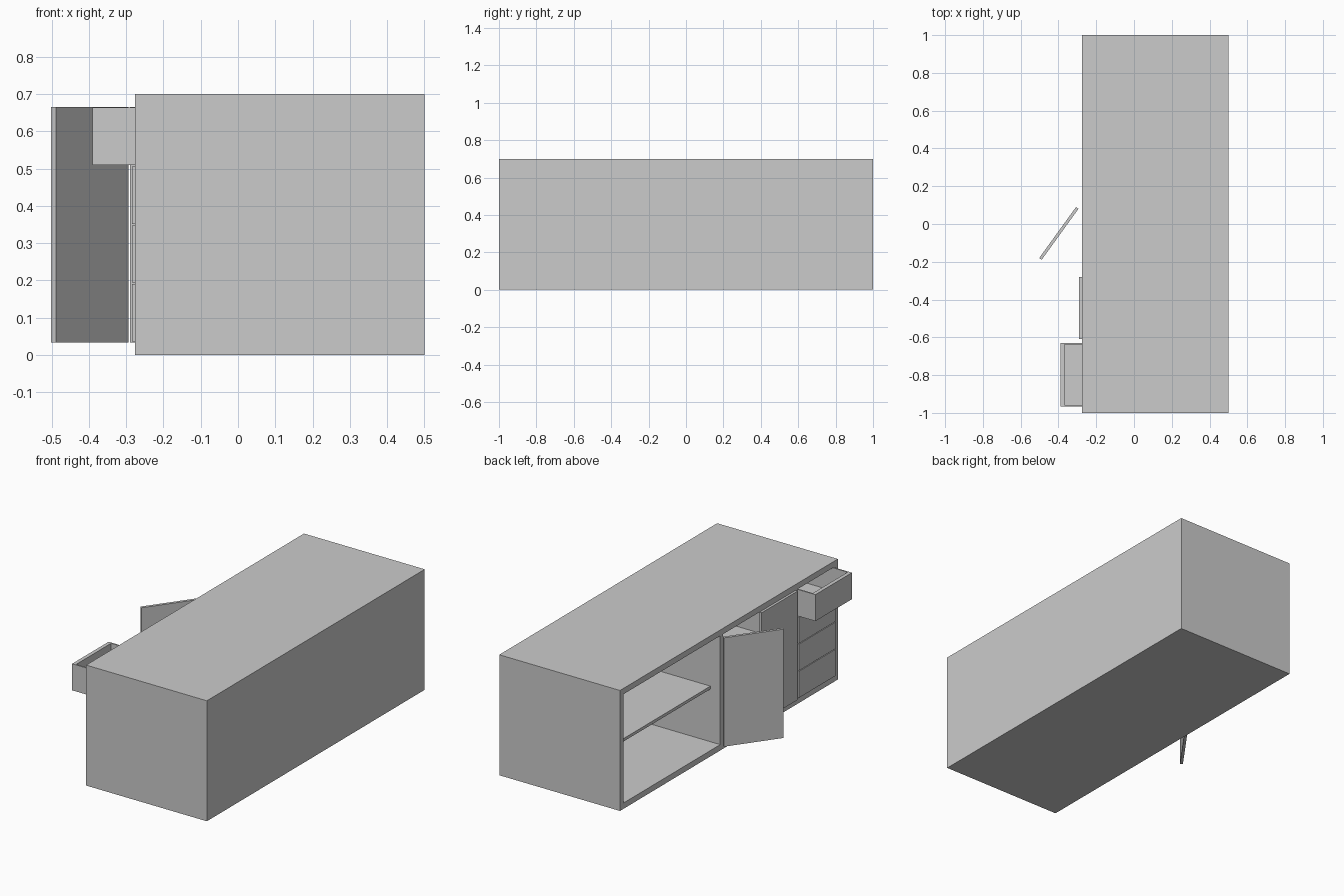
import bpy
import math

cube = bpy.data.objects.get("Cube")
if cube:
    bpy.data.objects.remove(cube, do_unlink=True)

grey = bpy.data.materials.new("cabinet grey")
grey.use_nodes = True
GREY = (0.6, 0.6, 0.6, 1)
grey.diffuse_color = GREY
grey.node_tree.nodes["Principled BSDF"].inputs["Base Color"].default_value = GREY


def box(name, x, y, z, turn=0):
    """Box spanning the given (low, high) ranges, turned about its own middle."""
    spans = (x, y, z)
    bpy.ops.mesh.primitive_cube_add(size=1, location=[(a + b) / 2 for a, b in spans])
    ob = bpy.context.object
    ob.name = name
    ob.scale = [b - a for a, b in spans]
    bpy.ops.object.transform_apply(location=False, rotation=False, scale=True)
    ob.rotation_euler.z = turn
    ob.data.materials.append(grey)
    return ob


# Main sizes
FRONT, BACK = -0.276, 0.5
HEIGHT, T = 0.70, 0.034
LOW, HIGH = T, HEIGHT - T
INNER_BACK = BACK - 0.02

# Carcass
box("base_panel", (FRONT, BACK), (-1, 1), (0, LOW))
box("top_panel", (FRONT, BACK), (-1, 1), (HIGH, HEIGHT))
box("left_end_panel", (FRONT, BACK), (1 - T, 1), (LOW, HIGH))
box("right_end_panel", (FRONT, BACK), (-1, -1 + T), (LOW, HIGH))
box("back_panel", (INNER_BACK, BACK), (-1 + T, 1 - T), (LOW, HIGH))
box("shelf_divider", (FRONT, INNER_BACK), (0.055, 0.08), (LOW, HIGH))
box("drawer_divider", (FRONT, INNER_BACK), (-0.63, -0.61), (LOW, HIGH))

# Shelves
for name, y in (("open_shelf", (0.08, 1 - T)), ("cupboard_shelf", (-0.61, 0.055))):
    box(name, (FRONT + 0.063, INNER_BACK), y, (0.34, 0.357))

# Doors: one closed, one swung open
box("closed_door", (-0.29, FRONT), (-0.61, -0.28), (LOW, HIGH))
box("open_door", (-0.406, -0.39), (-0.2165, 0.1165), (LOW, HIGH), math.atan2(-0.195, 0.27))


# Drawers: thick front with a thin open box behind it
def drawer(name, x, z):
    y0, y1 = -0.966, -0.631
    wall = 0.008
    inside, rear = x + 0.022, x + 0.62
    box(name + "_front", (x, inside), (y0, y1), z)
    box(name + "_right_side", (inside, rear), (y0, y0 + wall), z)
    box(name + "_left_side", (inside, rear), (y1 - wall, y1), z)
    box(name + "_rear", (rear - wall, rear), (y0 + wall, y1 - wall), z)
    box(name + "_floor", (inside, rear - wall), (y0 + wall, y1 - wall), (z[0], z[0] + 0.02))


STEP = (HIGH - LOW) / 4
for i in range(4):
    front = -0.39 if i == 3 else -0.284
    bottom = LOW + i * STEP
    drawer(f"drawer_{i + 1}", front, (bottom + 0.002, bottom + STEP - 0.002))
